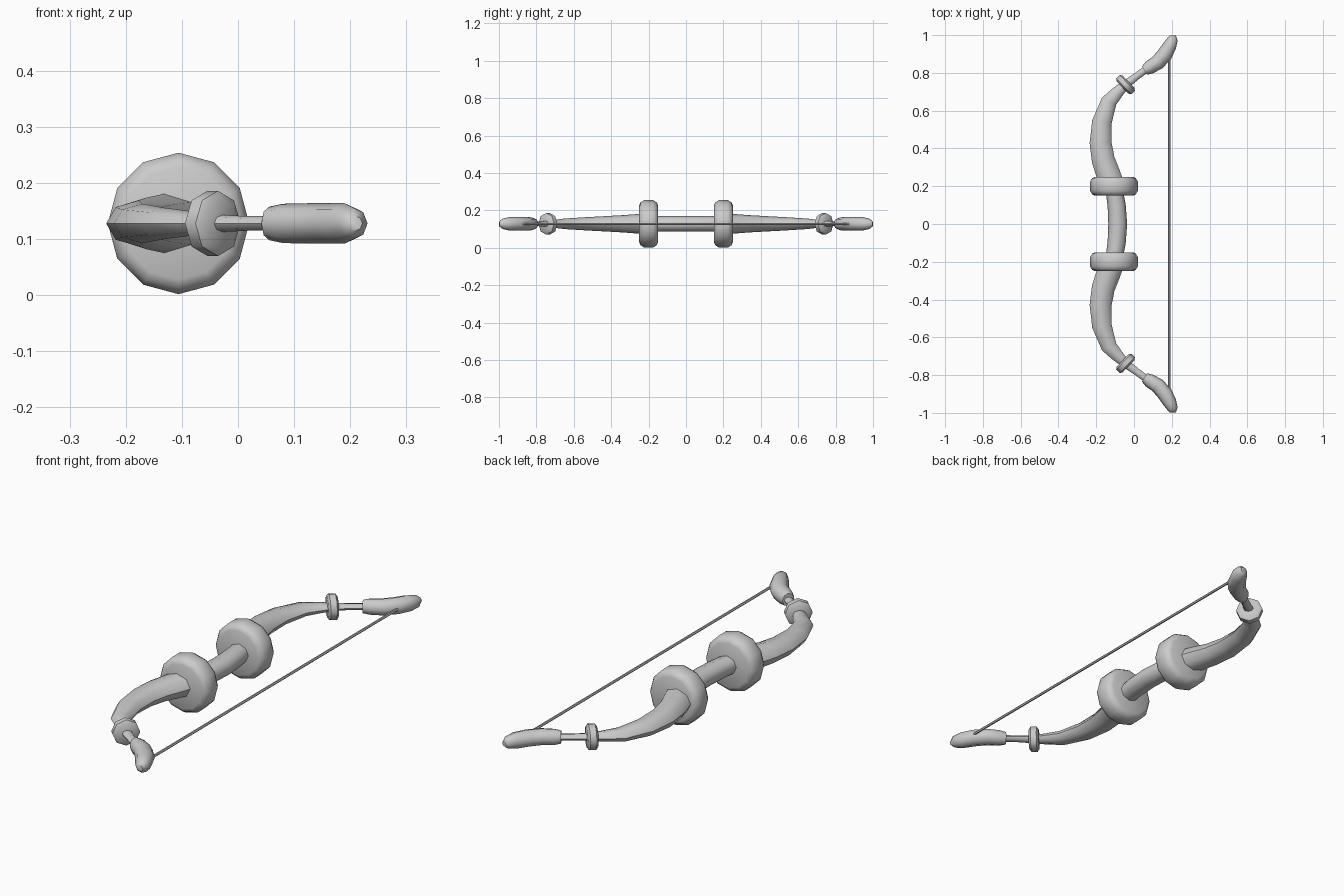
import bpy, bmesh, math
from mathutils import Vector

cube = bpy.data.objects.get("Cube")
if cube:
    bpy.data.objects.remove(cube, do_unlink=True)

MID = 0.128  # height of the bow's flat plane

grey = bpy.data.materials.new("plain grey")
grey.use_nodes = True
grey.diffuse_color = (0.6, 0.6, 0.6, 1)
grey.node_tree.nodes["Principled BSDF"].inputs["Base Color"].default_value = (0.6, 0.6, 0.6, 1)


def sweep(name, stations, sides=8, mirror=False):
    """Tube through stations (x, y, half width, half height), capped at both ends."""
    bm = bmesh.new()
    pts = [Vector((s[0], s[1], MID)) for s in stations]
    rings = []
    for i, (x, y, w, h) in enumerate(stations):
        d = (pts[min(i + 1, len(pts) - 1)] - pts[max(i - 1, 0)]).normalized()
        side = Vector((d.y, -d.x, 0))
        ring = []
        for k in range(sides):
            a = 2 * math.pi * k / sides
            ring.append(bm.verts.new(pts[i] + side * w * math.cos(a) + Vector((0, 0, h * math.sin(a)))))
        rings.append(ring)
    for a, b in zip(rings, rings[1:]):
        for k in range(sides):
            n = (k + 1) % sides
            bm.faces.new((a[k], a[n], b[n], b[k]))
    bm.faces.new(rings[0])
    bm.faces.new(rings[-1])
    if mirror:
        for v in bm.verts:
            v.co.y = -v.co.y
    bmesh.ops.recalc_face_normals(bm, faces=bm.faces)
    mesh = bpy.data.meshes.new(name)
    bm.to_mesh(mesh)
    bm.free()
    mesh.materials.append(grey)
    obj = bpy.data.objects.new(name, mesh)
    bpy.context.collection.objects.link(obj)
    bpy.ops.object.select_all(action="DESELECT")
    obj.select_set(True)
    bpy.context.view_layer.objects.active = obj
    bpy.ops.object.shade_smooth_by_angle(angle=math.radians(52))
    return obj


def collar(name, centre, direction, profile, sides, mirror):
    """Rounded disc; profile is (distance along axis, radius)."""
    d = Vector(direction).normalized()
    sweep(name, [(centre[0] + d.x * t, centre[1] + d.y * t, r, r) for t, r in profile], sides, mirror)


# Grip with a slight bend
sweep("grip", [(-0.108, -0.2, 0.045, 0.042), (-0.092, -0.1, 0.048, 0.042), (-0.086, 0, 0.05, 0.042),
               (-0.092, 0.1, 0.048, 0.042), (-0.108, 0.2, 0.045, 0.042)])

limb = [(-0.115, 0.2, 0.065, 0.055), (-0.135, 0.26, 0.064, 0.052), (-0.163, 0.34, 0.061, 0.046),
        (-0.177, 0.43, 0.058, 0.041), (-0.17, 0.54, 0.052, 0.035), (-0.132, 0.65, 0.042, 0.028),
        (-0.085, 0.7, 0.032, 0.022), (-0.045, 0.738, 0.023, 0.016), (0.015, 0.783, 0.019, 0.013),
        (0.08, 0.83, 0.019, 0.013)]
tip = [(0.056, 0.812, 0.026, 0.03), (0.08, 0.828, 0.036, 0.035), (0.125, 0.855, 0.04, 0.036),
       (0.163, 0.898, 0.041, 0.036), (0.19, 0.945, 0.036, 0.036), (0.205, 0.98, 0.027, 0.028),
       (0.206, 0.998, 0.016, 0.014)]
big_disc = [(-0.05, 0.1), (-0.043, 0.115), (-0.025, 0.126), (0.025, 0.126), (0.043, 0.115), (0.05, 0.1)]
small_ring = [(-0.022, 0.045), (-0.013, 0.058), (0.013, 0.058), (0.022, 0.045)]

# Matching limbs, collars and tips at each end
for end, flip in (("back", False), ("front", True)):
    sweep(end + "_limb", limb, 8, flip)
    sweep(end + "_tip", tip, 8, flip)
    collar(end + "_grip_disc", (-0.106, 0.2), (0, 1, 0), big_disc, 12, flip)
    collar(end + "_limb_ring", (-0.045, 0.738), (0.72, 0.69, 0), small_ring, 8, flip)

# Bowstring
sweep("bowstring", [(0.187, -0.9, 0.006, 0.006), (0.187, 0.9, 0.006, 0.006)], 6)
